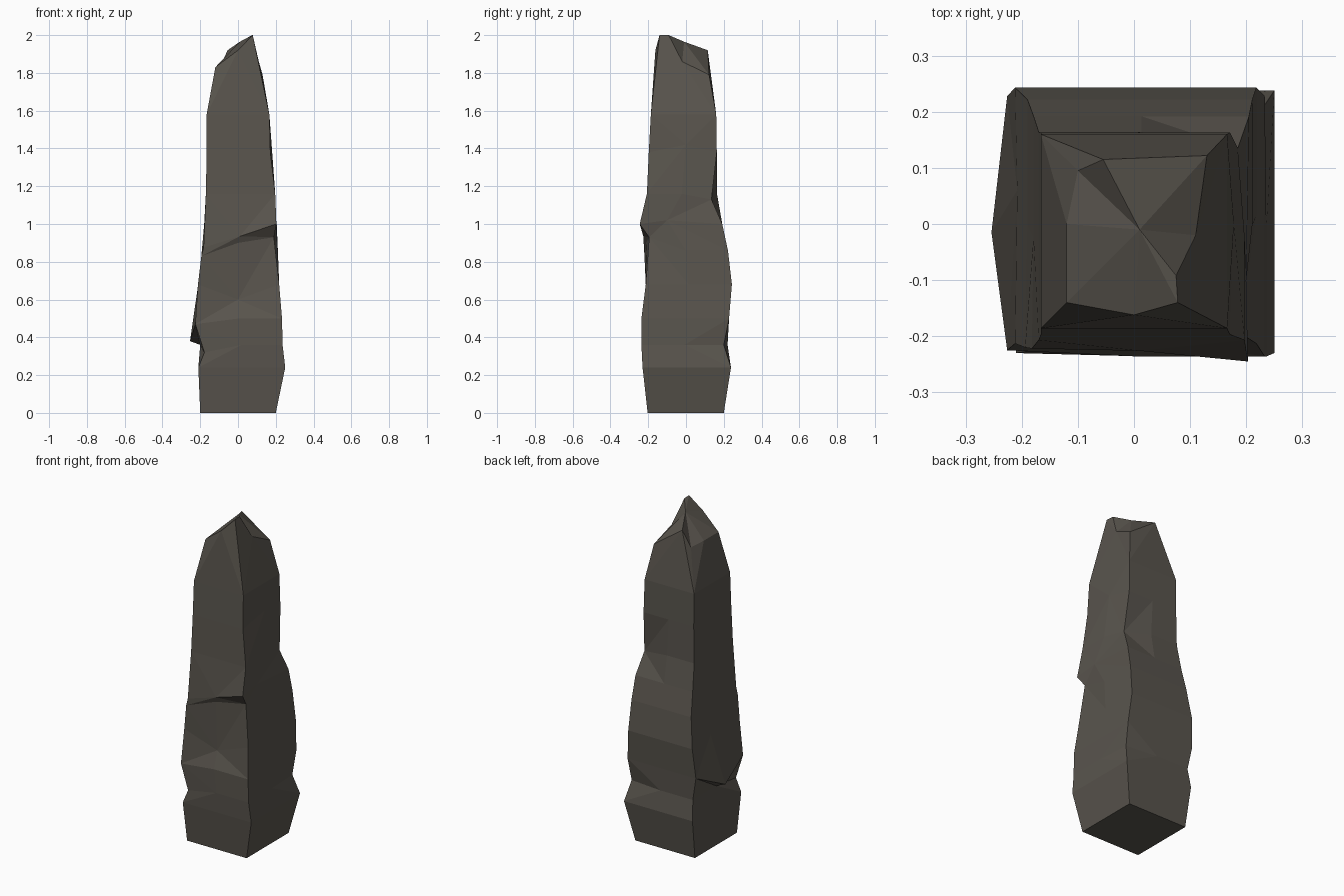
import bpy, bmesh

if "Cube" in bpy.data.objects:
    bpy.data.objects.remove(bpy.data.objects["Cube"])

# Rough-hewn standing stone: square-ish rings (corners + side midpoints) lofted upward
# z, left, right, front, back
levels = [
    (0.00, -.200, .200, -.203, .200),
    (0.24, -.210, .250, -.230, .238),
    (0.36, -.200, .236, -.236, .220),
    (0.50, -.226, .233, -.236, .228),
    (0.68, -.212, .218, -.213, .243),
    (0.86, -.190, .211, -.225, .222),
    (1.00, -.179, .205, -.238, .192),
    (1.16, -.170, .197, -.207, .164),
    (1.38, -.166, .171, -.197, .163),
    (1.58, -.166, .166, -.186, .160),
]

# Ring order: 0 front-left, 1 front, 2 front-right, 3 right,
#             4 back-right, 5 back, 6 back-left, 7 left
def ring(z, l, r, f, b):
    mx, my = (l + r) / 2, (f + b) / 2
    return [(l, f, z), (mx, f, z), (r, f, z), (r, my, z),
            (r, b, z), (mx, b, z), (l, b, z), (l, my, z)]

rings = [ring(*lv) for lv in levels]

# Chips, ledges and dents
chips = {
    (2, 0): (-.178, -.225, .32),
    (3, 0): (-.226, -.225, .47),
    (2, 7): (-.200, -.005, .36),
    (3, 7): (-.254, -.015, .38),
    (4, 7): (-.208, .06, .70),
    (2, 4): (.225, .200, .36),
    (4, 1): (0, -.200, .60),
    (5, 2): (.190, -.195, .93),
    (5, 1): (0, -.212, .90),
    (6, 2): (.203, -.245, 1.00),
    (6, 1): (.01, -.226, .935),
    (6, 0): (-.182, -.222, .875),
    (5, 0): (-.194, -.220, .83),
    (6, 3): (.200, -.10, 1.02),
    (7, 4): (.185, .135, 1.13),
    (8, 3): (.178, 0, 1.42),
}
for (i, j), p in chips.items():
    rings[i][j] = p

# Broken slanted top
rings.append([(-.12, -.14, 1.83), (0, -.162, 1.92), (.078, -.14, 2.0),
              (.11, -.02, 1.86), (.13, .122, 1.79), (-.055, .115, 1.92),
              (-.10, .095, 1.82), (-.12, 0, 1.83)])

bm = bmesh.new()
rows = [[bm.verts.new(p) for p in r] for r in rings]
for i, (lo, hi) in enumerate(zip(rows, rows[1:])):
    for j in range(8):
        k = (j + 1) % 8
        if (i + j) % 2:
            tris = ((lo[j], lo[k], hi[k]), (lo[j], hi[k], hi[j]))
        else:
            tris = ((lo[j], lo[k], hi[j]), (lo[k], hi[k], hi[j]))
        for t in tris:
            bm.faces.new(t)
bm.faces.new(rows[0][::-1])

# Cap facets, with a ridge from the peak to the centre
apex = bm.verts.new((.01, -.01, 1.965))
crest = bm.verts.new((.075, -.092, 2.0))
top = rows[-1]
rim = top[:3] + [crest] + top[3:]
for j in range(9):
    a, b = rim[j], rim[(j + 1) % 9]
    bm.faces.new((a, b, apex))
bm.faces.new((top[2], top[3], crest))
bmesh.ops.recalc_face_normals(bm, faces=bm.faces)

mesh = bpy.data.meshes.new("standing_stone")
bm.to_mesh(mesh)
bm.free()
stone = bpy.data.objects.new("standing_stone", mesh)
bpy.context.collection.objects.link(stone)

mat = bpy.data.materials.new("dark_stone")
mat.diffuse_color = (.10, .09, .075, 1)
mat.use_nodes = True
mat.node_tree.nodes["Principled BSDF"].inputs["Base Color"].default_value = mat.diffuse_color
mesh.materials.append(mat)
